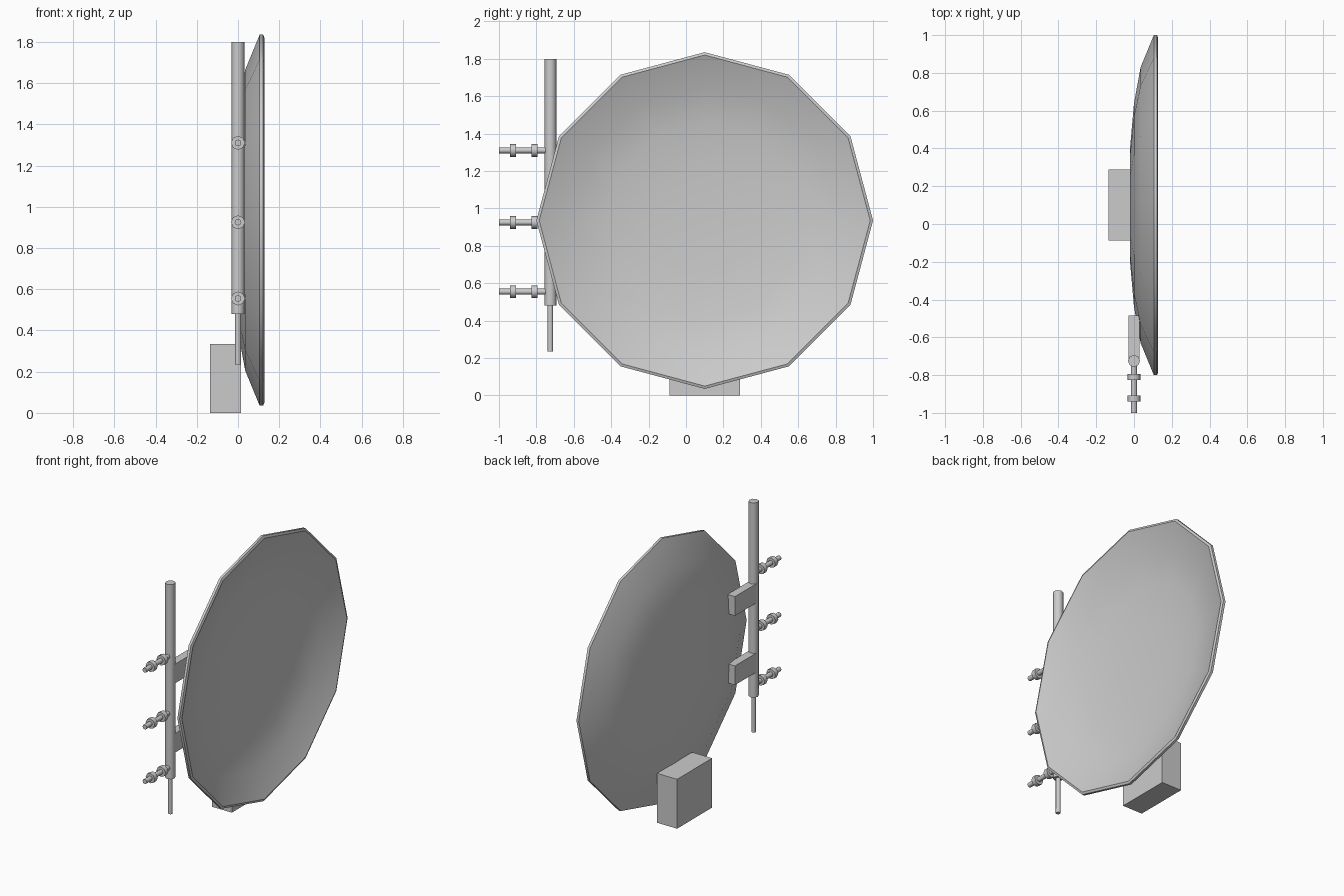
import bpy, bmesh, math
from mathutils import Vector, Matrix

if "Cube" in bpy.data.objects:
    bpy.data.objects.remove(bpy.data.objects["Cube"])


def finish(bm, name, smooth=None):
    bmesh.ops.recalc_face_normals(bm, faces=bm.faces)
    me = bpy.data.meshes.new(name)
    bm.to_mesh(me)
    bm.free()
    ob = bpy.data.objects.new(name, me)
    bpy.context.collection.objects.link(ob)
    if smooth:
        bpy.ops.object.select_all(action='DESELECT')
        ob.select_set(True)
        bpy.context.view_layer.objects.active = ob
        bpy.ops.object.shade_smooth_by_angle(angle=math.radians(smooth))
    return ob


def box(name, lo, hi):
    lo, hi = Vector(lo), Vector(hi)
    bm = bmesh.new()
    bmesh.ops.create_cube(bm, size=1, matrix=Matrix.Translation((lo + hi) / 2)
                          @ Matrix.Diagonal((*(hi - lo), 1)))
    return finish(bm, name)


def rod(name, a, b, radius, sides=8):
    a, b = Vector(a), Vector(b)
    rot = (b - a).to_track_quat('Z', 'Y').to_matrix().to_4x4()
    bm = bmesh.new()
    bmesh.ops.create_cone(bm, cap_ends=True, segments=sides, radius1=radius,
                          radius2=radius, depth=(b - a).length,
                          matrix=Matrix.Translation((a + b) / 2) @ rot)
    return finish(bm, name, 50)


# Dish: closed shell profile (x, radius) spun about the x axis, 12 sides
CY, CZ, SIDES = 0.10, 0.935, 12
profile = [(-0.022, 0), (-0.022, 0.29), (0.0, 0.54), (0.035, 0.73),
           (0.105, 0.90), (0.122, 0.90), (0.128, 0.885),
           (0.055, 0.715), (0.02, 0.53), (-0.002, 0.285), (-0.002, 0)]
bm = bmesh.new()
rings = []
for x, r in profile:
    n = SIDES if r else 1
    rings.append([bm.verts.new((x, CY + r * math.cos(i * math.tau / SIDES),
                                CZ + r * math.sin(i * math.tau / SIDES)))
                  for i in range(n)])
for p, q in zip(rings, rings[1:]):
    for i in range(SIDES):
        j = (i + 1) % SIDES
        quad = [p[i % len(p)], p[j % len(p)], q[j % len(q)], q[i % len(q)]]
        bm.faces.new(list(dict.fromkeys(quad)))
finish(bm, "dish", 40)

# Mast and thinner lower tube
PY = -0.725
rod("mast", (0, PY, 0.48), (0, PY, 1.80), 0.032)
rod("lower_tube", (0, PY, 0.235), (0, PY, 0.49), 0.015)

# Wall bolts, each with two collars
for k, z in enumerate((1.31, 0.925, 0.555), 1):
    rod(f"wall_bolt_{k}", (0, -1.0, z), (0, PY, z), 0.016)
    for c, y in enumerate((-0.925, -0.81), 1):
        rod(f"bolt_{k}_collar_{c}", (0, y - 0.016, z), (0, y + 0.016, z), 0.034)

# Brackets joining mast and dish
for k, z in enumerate((1.12, 0.65), 1):
    box(f"bracket_{k}", (-0.028, -0.72, z), (0.028, -0.485, z + 0.13))

# Equipment box behind the foot of the dish
box("equipment_box", (-0.135, -0.087, 0), (0.015, 0.288, 0.335))
